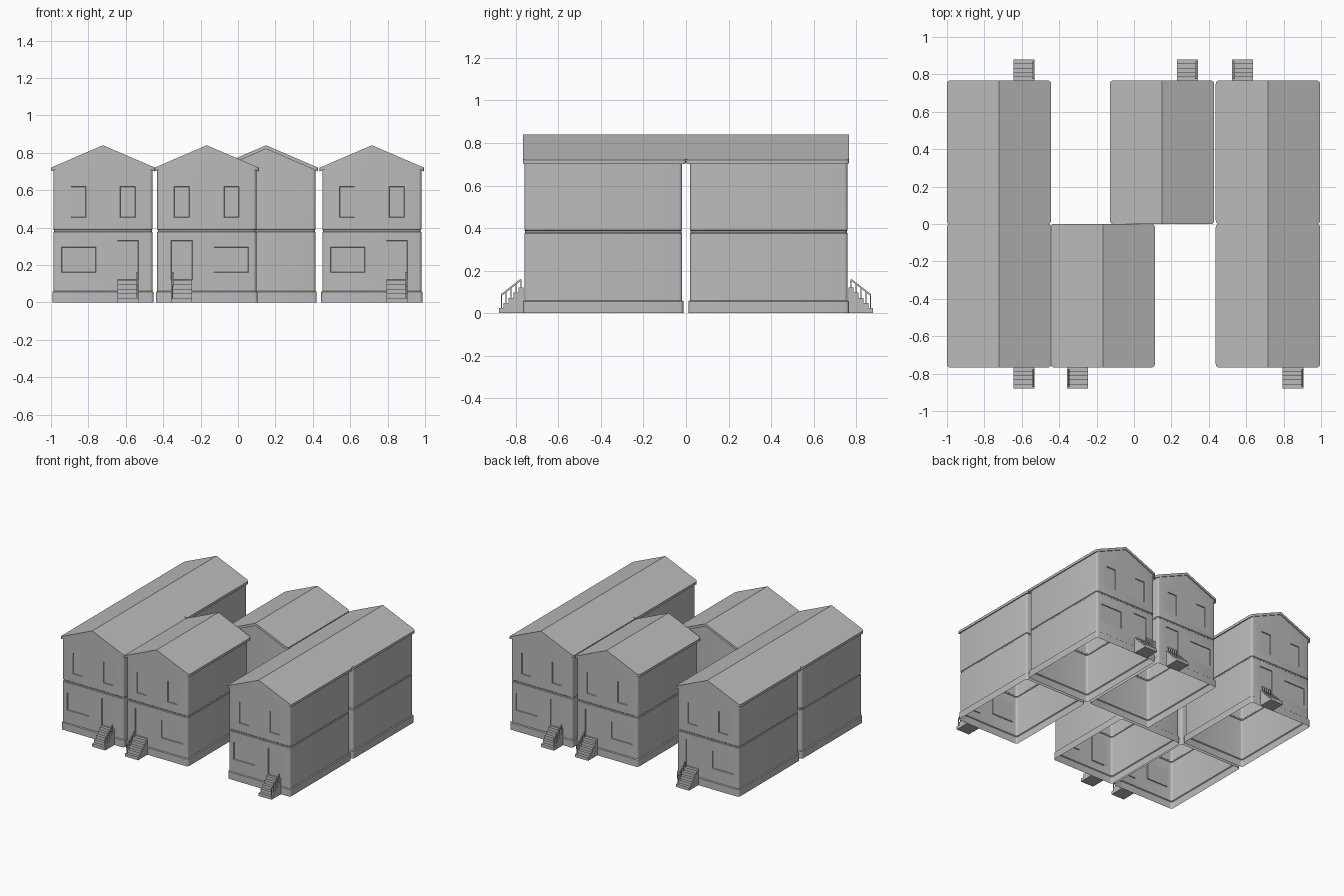
import bpy, bmesh, math
from mathutils import Vector, Matrix

cube = bpy.data.objects.get("Cube")
if cube:
    bpy.data.objects.remove(cube)

GREY = (0.5, 0.5, 0.5, 1)
mat = bpy.data.materials.new("plain_grey")
mat.use_nodes = True
mat.diffuse_color = GREY
mat.node_tree.nodes["Principled BSDF"].inputs["Base Color"].default_value = GREY

FRONT, BACK = -0.76, -0.018      # wall faces of a house, back to back at y = 0
PITCH, RIDGE, THICK = 0.43, 0.84, 0.02


def roof_z(x):
    return RIDGE - PITCH * abs(x)


def plan(half, y0, y1, r, seg=4):
    """Rounded rectangle, counter-clockwise, with a point under each ridge end."""
    corners = [(half - r, y0 + r, -90), (half - r, y1 - r, 0),
               (r - half, y1 - r, 90), (r - half, y0 + r, 180)]
    pts = [(0, y0)]
    for i, (cx, cy, a0) in enumerate(corners):
        for k in range(seg + 1):
            a = math.radians(a0 + 90 * k / seg)
            pts.append((cx + r * math.cos(a), cy + r * math.sin(a)))
        if i == 1:
            pts.append((0, y1))
    return pts


def bridge(bm, low, high):
    n = len(low)
    for i in range(n):
        j = (i + 1) % n
        bm.faces.new((low[i], low[j], high[j], high[i]))


def to_mesh(bm, name):
    me = bpy.data.meshes.new(name)
    bm.normal_update()
    bm.to_mesh(me)
    bm.free()
    me.materials.append(mat)
    return me


def make_walls(side):
    """Open shell: plinth, two storeys with a groove between, gables, openings."""
    bm = bmesh.new()
    levels = [(0.006, 0), (0.006, 0.055), (0, 0.06), (0, 0.375),
              (-0.004, 0.379), (-0.004, 0.386), (0, 0.39), (0, None)]
    rings = []
    for grow, z in levels:
        pts = plan(0.265 + grow, FRONT - grow, BACK + grow, 0.016)
        rings.append([bm.verts.new((x, y, roof_z(x) - THICK if z is None else z))
                      for x, y in pts])
    for low, high in zip(rings, rings[1:]):
        bridge(bm, low, high)
    bm.normal_update()
    # window and door openings: x from, x to, z from, z to
    openings = [(-0.172, -0.092, 0.455, 0.62), (0.092, 0.174, 0.455, 0.62),
                (-0.222, -0.038, 0.16, 0.295), (0.077, 0.19, 0.12, 0.33)]

    def front_faces(z0, z1):
        return [f for f in bm.faces if f.normal.y < -0.999
                and abs(f.calc_center_median().y - FRONT) < 0.001
                and max(v.co.z for v in f.verts) > z0
                and min(v.co.z for v in f.verts) < z1]

    for a, b, z0, z1 in openings:
        a, b = sorted((a * side, b * side))
        cuts = [((0, 0, z0), (0, 0, 1)), ((0, 0, z1), (0, 0, 1)),
                ((a, 0, 0), (1, 0, 0)), ((b, 0, 0), (1, 0, 0))]
        for co, no in cuts:
            fs = front_faces(z0 + 1e-4, z1 - 1e-4)
            geom = set(fs) | {e for f in fs for e in f.edges} | {v for f in fs for v in f.verts}
            bmesh.ops.bisect_plane(bm, geom=list(geom), dist=1e-5,
                                   plane_co=co, plane_no=no)
            bm.normal_update()
        inside = [f for f in front_faces(z0, z1)
                  if a < f.calc_center_median().x < b
                  and z0 < f.calc_center_median().z < z1]
        bmesh.ops.inset_region(bm, faces=inside, thickness=0.002, use_even_offset=True)
        for v in {v for f in inside for v in f.verts}:
            v.co.y += 0.006
        bm.normal_update()
    return to_mesh(bm, "house_walls")


def make_roof():
    """Pitched slab with rounded plan corners."""
    bm = bmesh.new()
    pts = plan(0.279, -0.767, 0, 0.018)
    low = [bm.verts.new((x, y, roof_z(x) - THICK)) for x, y in pts]
    high = [bm.verts.new((x, y, roof_z(x))) for x, y in pts]
    bridge(bm, low, high)
    mid = len(pts) // 2
    for ring, flip in ((high, False), (low, True)):
        for half in (ring[:mid + 1], ring[mid:] + ring[:1]):
            bm.faces.new(half[::-1] if flip else half)
    return to_mesh(bm, "roof")


def add_beam(bm, p, q, t):
    """Square bar from p to q."""
    p, q = Vector(p), Vector(q)
    d = q - p
    rot = d.to_track_quat('Z', 'X').to_matrix().to_4x4()
    m = Matrix.Translation((p + q) / 2) @ rot @ Matrix.Diagonal((t, t, d.length, 1))
    bmesh.ops.create_cube(bm, size=1, matrix=m)


STEPS, RISE, RUN, FOOT = 5, 0.024, 0.023, -0.88


def make_stairs(side):
    """Stepped side profile extruded across the width."""
    bm = bmesh.new()
    prof = [(FOOT, 0)]
    for i in range(STEPS):
        y = FOOT + i * RUN
        prof += [(y, (i + 1) * RISE), (y + RUN, (i + 1) * RISE)]
    prof.append((prof[-1][0], 0))
    left, right = ([bm.verts.new((side * 0.135 + dx, y, z)) for y, z in prof]
                   for dx in (-0.056, 0.056))
    bm.faces.new(left)
    bm.faces.new(right[::-1])
    bridge(bm, left, right)
    bmesh.ops.recalc_face_normals(bm, faces=bm.faces[:])
    return to_mesh(bm, "stairs")


def make_railing(side):
    """Sloping handrail on posts along the outer edge of the stairs."""
    bm = bmesh.new()
    x = side * 0.183
    tops = []
    for i in range(STEPS):
        y = FOOT + (i + 0.5) * RUN
        z = (i + 1) * RISE
        tops.append((x, y, 0.085 + i * 0.018))
        add_beam(bm, (x, y, z), tops[-1], 0.005)
    add_beam(bm, tops[0], tops[-1], 0.008)
    return to_mesh(bm, "railing")


roof = make_roof()
kits = {s: {"walls": make_walls(s), "roof": roof,
            "stairs": make_stairs(s), "railing": make_railing(s)} for s in (1, -1)}

# place name, centre x, door side, turned to the back
houses = [("front_right", -0.722, 1, False), ("front_middle", -0.167, -1, False),
          ("front_left", 0.716, 1, False), ("back_right", -0.722, -1, True),
          ("back_middle", 0.15, -1, True), ("back_left", 0.716, 1, True)]
bpy.ops.object.select_all(action='DESELECT')
for place, cx, side, turned in houses:
    for part, mesh in kits[side].items():
        ob = bpy.data.objects.new(f"{place}_house_{part}", mesh)
        ob.location.x = cx
        ob.rotation_euler.z = math.pi if turned else 0
        bpy.context.collection.objects.link(ob)
        ob.select_set(True)
        bpy.context.view_layer.objects.active = ob
bpy.ops.object.shade_smooth_by_angle(angle=math.radians(25))
